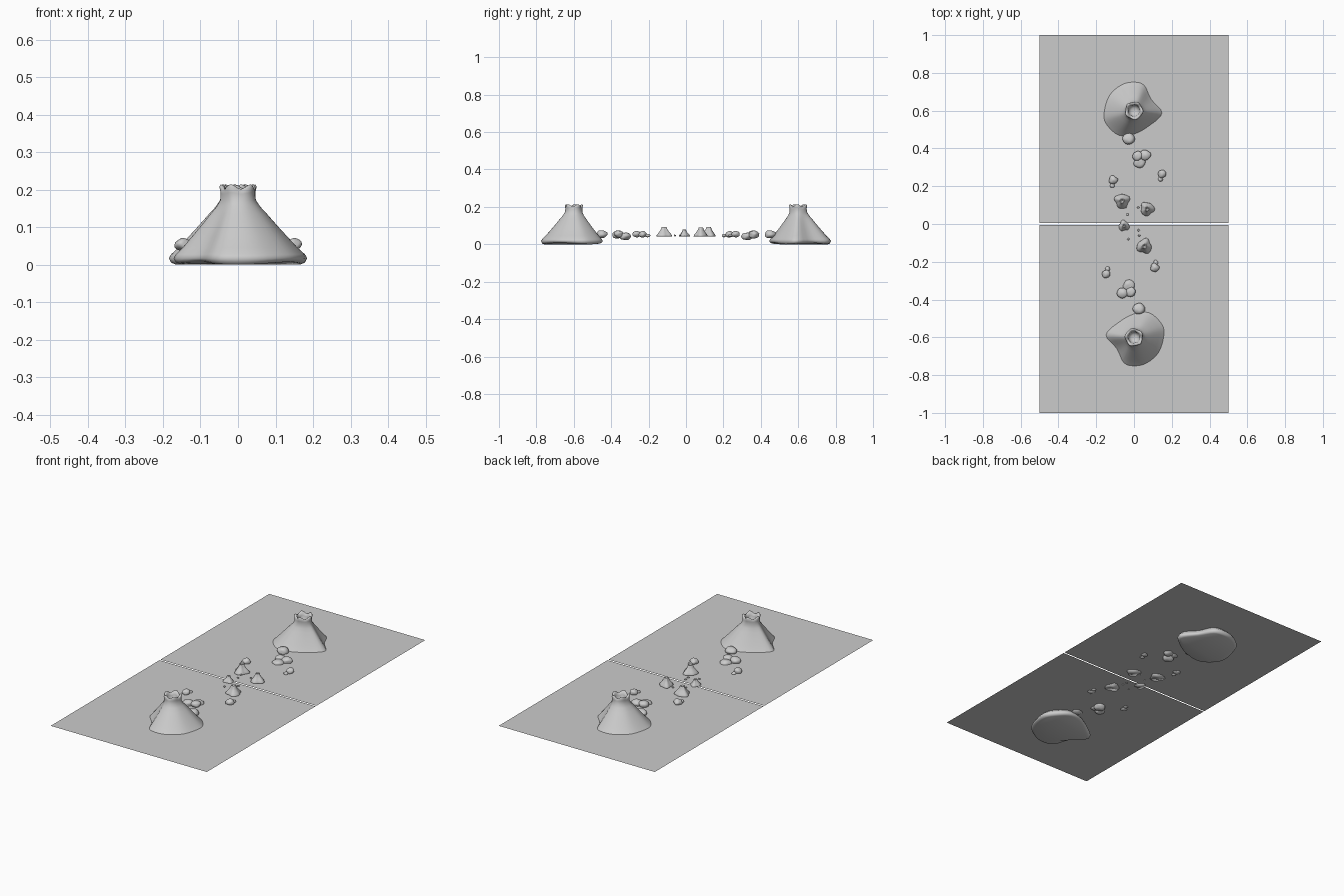
import bpy, bmesh, random
from math import sin, cos, pi, atan2, hypot, floor
from mathutils import Vector, noise

if "Cube" in bpy.data.objects:
    bpy.data.objects.remove(bpy.data.objects["Cube"])

FLOOR = 0.045


def finish(bm, name, smooth=True):
    bmesh.ops.recalc_face_normals(bm, faces=bm.faces)
    me = bpy.data.meshes.new(name)
    bm.to_mesh(me)
    bm.free()
    for p in me.polygons:
        p.use_smooth = smooth
    ob = bpy.data.objects.new(name, me)
    bpy.context.collection.objects.link(ob)
    return ob


def loft(bm, rings, cap_start, cap_end):
    vr = [[bm.verts.new(p) for p in r] for r in rings]
    n = len(vr[0])
    for a, b in zip(vr, vr[1:]):
        for i in range(n):
            bm.faces.new((a[i], a[(i + 1) % n], b[(i + 1) % n], b[i]))
    if cap_start:
        bm.faces.new(vr[0][::-1])
    if cap_end:
        bm.faces.new(vr[-1])


# Ground: two square sheets with a hairline gap
for name, y0, y1 in (("ground_front", -1, -0.004), ("ground_back", 0.004, 1)):
    bm = bmesh.new()
    bm.faces.new([bm.verts.new(p) for p in
                  ((-.5, y0, FLOOR), (.5, y0, FLOOR), (.5, y1, FLOOR), (-.5, y1, FLOOR))])
    finish(bm, name, False)

# Volcano footprint at ground level, relative to its centre
foot = [(.148, -.013), (.09, .061), (.053, .135), (-.005, .151), (-.069, .135), (-.132, .077),
        (-.159, -.018), (-.143, -.076), (-.08, -.13), (0, -.124), (.08, -.08)]


def foot_points(n):
    pts, k = [], len(foot)
    for i in range(n):
        t = i * k / n
        j = floor(t)
        u = t - j
        p = [Vector(foot[(j + d) % k]) for d in (-1, 0, 1, 2)]
        pts.append(0.5 * (2 * p[1] + (p[2] - p[0]) * u + (2 * p[0] - 5 * p[1] + 4 * p[2] - p[3]) * u * u
                          + (3 * p[1] - p[0] - 3 * p[2] + p[3]) * u ** 3))
    return pts


# Height, radius factor, roundness (0 = footprint, 1 = circle), rim waviness
profile = [(.004, 1.06, 0, 0), (.008, 1.12, 0, 0), (.017, 1.16, 0, 0), (.028, 1.12, 0, 0),
           (.045, 1.0, 0, 0), (.075, .83, .05, 0), (.105, .66, .1, 0), (.135, .5, .25, 0),
           (.155, .39, .5, 0), (.172, .325, .8, 0), (.19, .315, 1, .3), (.203, .325, 1, .8),
           (.208, .30, 1, 1), (.205, .245, 1, 1), (.19, .21, 1, .5), (.165, .19, 1, 0), (.155, .1, 1, 0)]


def volcano(name, y, turn):
    bm = bmesh.new()
    rings = []
    for z, f, rnd, wav in profile:
        ring = []
        for p in foot_points(44):
            a = atan2(p.y, p.x)
            r = p.length * (1 - rnd) + .145 * rnd
            r *= f * (1 + .07 * wav * cos(5 * a + .6))
            zz = z + wav * .006 * cos(5 * a + .6)
            if z < .01:
                zz = z + .004 * sin(3 * a)
            ring.append((r * cos(a), r * sin(a), zz))
        rings.append(ring)
    loft(bm, rings, True, True)
    ob = finish(bm, name)
    ob.location.y = y
    ob.rotation_euler.z = turn


volcano("volcano_back", .6, 0)
volcano("volcano_front", -.6, pi)


# Lumpy boulders
def rock(name, x, y, z, r, seed):
    bm = bmesh.new()
    bmesh.ops.create_icosphere(bm, subdivisions=3 if r > .01 else 2, radius=1)
    off = Vector((seed * 3.7, seed * 1.9, seed * 5.3))
    for v in bm.verts:
        v.co *= 1 + .22 * noise.noise(v.co * 1.1 + off)
        v.co = Vector((v.co.x, v.co.y, v.co.z * .72)) * r
    finish(bm, name).location = (x, y, z)


rocks = [(-.027, .45, .053, .03), (.06, .365, .052, .029), (.018, .36, .055, .026),
         (.028, .326, .043, .03), (.148, .265, .054, .022), (.14, .238, .047, .012),
         (-.11, .232, .053, .023), (-.115, .204, .047, .012)]
for side, s in (("back", 1), ("front", -1)):
    for i, (x, y, z, r) in enumerate(rocks):
        rock(f"rock_{side}_{i}", s * x, s * y, z, r, i + 1)

# Pebbles scattered in the middle
for i, (x, y) in enumerate([(-.045, .09), (-.035, .05), (.022, .087), (.025, -.033), (-.03, -.08), (.028, -.06)]):
    rock(f"pebble_{i}", x, y, .047, .006, i + 20)


# Small vents with a dimpled top
def vent(name, x, y, r, h, seed):
    bm = bmesh.new()
    rings = []
    for f, z in ((1, 0), (.97, .12), (.8, .3), (.56, .55), (.38, .78), (.33, .95),
                 (.27, 1), (.18, .92), (.08, .75)):
        rings.append([(r * f * (1 + .12 * sin(3 * a + seed) + .06 * sin(5 * a + 2 * seed)) * cos(a),
                       r * f * (1 + .12 * sin(3 * a + seed) + .06 * sin(5 * a + 2 * seed)) * sin(a),
                       h * z) for a in (i * 2 * pi / 24 for i in range(24))])
    loft(bm, rings, True, True)
    finish(bm, name).location = (x, y, FLOOR - .002)


for i, (x, y, r, h) in enumerate([(-.063, .122, .039, .05), (.07, .08, .036, .048),
                                  (-.053, -.01, .028, .035), (.055, -.118, .039, .05)]):
    vent(f"vent_{i}", x, y, r, h, i * 1.3)
